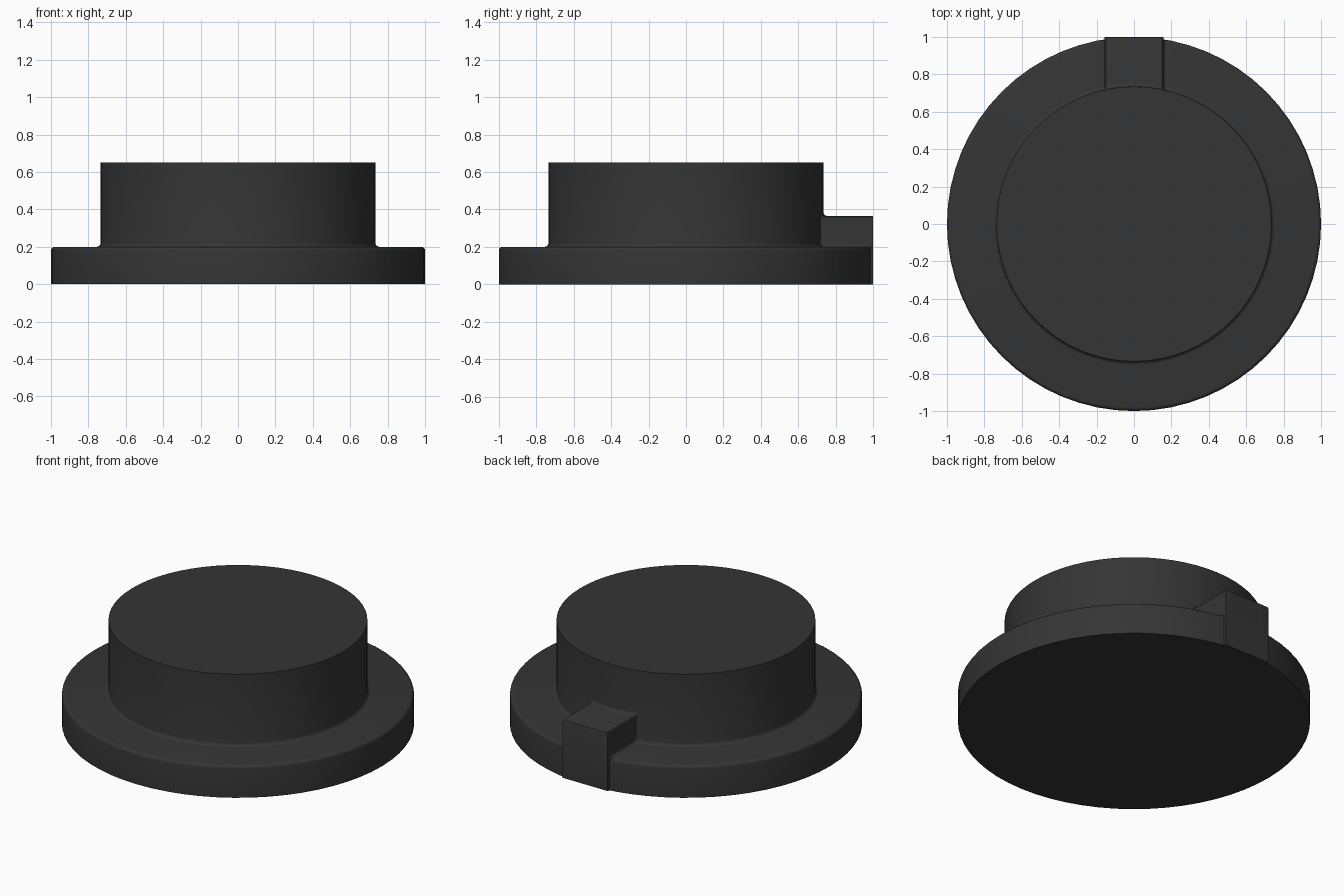
import bpy, bmesh, math

if "Cube" in bpy.data.objects:
    bpy.data.objects.remove(bpy.data.objects["Cube"])

N = 64                       # sides of the round body
R_OUT, R_IN = 1.0, 0.735     # flange and boss radii
Z_FLANGE, Z_TOP, Z_KEY = 0.2, 0.65, 0.365
R = 0.02                     # fillet radius

mat = bpy.data.materials.new("dark_plastic")
mat.diffuse_color = (0.035, 0.035, 0.035, 1)
mat.use_nodes = True
mat.node_tree.nodes["Principled BSDF"].inputs["Base Color"].default_value = mat.diffuse_color


def arc(cx, cz, r, a0, a1, n=4):
    """Points on an arc, angles in degrees."""
    angles = [math.radians(a0 + (a1 - a0) * i / n) for i in range(n + 1)]
    return [(cx + r * math.cos(a), cz + r * math.sin(a)) for a in angles]


def finish(bm, name):
    bmesh.ops.recalc_face_normals(bm, faces=bm.faces)
    mesh = bpy.data.meshes.new(name)
    bm.to_mesh(mesh)
    bm.free()
    obj = bpy.data.objects.new(name, mesh)
    bpy.context.collection.objects.link(obj)
    mesh.materials.append(mat)
    bpy.ops.object.select_all(action='DESELECT')
    obj.select_set(True)
    bpy.context.view_layer.objects.active = obj
    bpy.ops.object.shade_smooth_by_angle(angle=math.radians(35))
    return obj


def skin(bm, rows, closed):
    """Join equal-length vertex rows with quads."""
    for a, b in zip(rows, rows[1:]):
        m = len(a)
        for i in range(m if closed else m - 1):
            j = (i + 1) % m
            bm.faces.new((a[i], a[j], b[j], b[i]))


# Flange and boss: one turned body with rounded rim and filleted root
profile = ([(R_OUT, 0)]
           + arc(R_OUT - R, Z_FLANGE - R, R, 0, 90)
           + arc(R_IN + R, Z_FLANGE + R, R, 270, 180)
           + [(R_IN, Z_TOP)])
bm = bmesh.new()
rings = [[bm.verts.new((r * math.cos(2 * math.pi * i / N),
                        r * math.sin(2 * math.pi * i / N), z))
          for i in range(N)] for r, z in profile]
skin(bm, rings, True)
bm.faces.new(rings[0])
bm.faces.new(rings[-1])
finish(bm, "flanged_boss")

# Locating key at the back: cross-sections across x, flared at its foot
half, foot = 0.157, 0.015
right = [(0.05, Z_KEY), (0.1, Z_KEY), (half - 0.006, Z_KEY), (half, Z_KEY - 0.006)]
right += arc(half + foot, Z_FLANGE + foot, foot, 180, 270, 3)
columns = [(-x, z) for x, z in reversed(right)] + [(0, Z_KEY)] + right
bm = bmesh.new()
rows = []
for x, h in columns:
    wall = math.sqrt(R_IN ** 2 - x * x)
    front = R_OUT if abs(x) < half + 0.001 else math.sqrt(R_OUT ** 2 - x * x) - 0.002
    section = ([(wall - 0.03, 0.003), (wall - 0.03, h + R)]
               + arc(wall + R, h + R, R, 180, 270)
               + arc(front - 0.008, h - 0.008, 0.008, 90, 0, 2)
               + [(front, 0.0)])
    rows.append([bm.verts.new((x, y, z)) for y, z in section])
skin(bm, rows, True)
bm.faces.new(rows[0])
bm.faces.new(rows[-1])
finish(bm, "locating_key")
